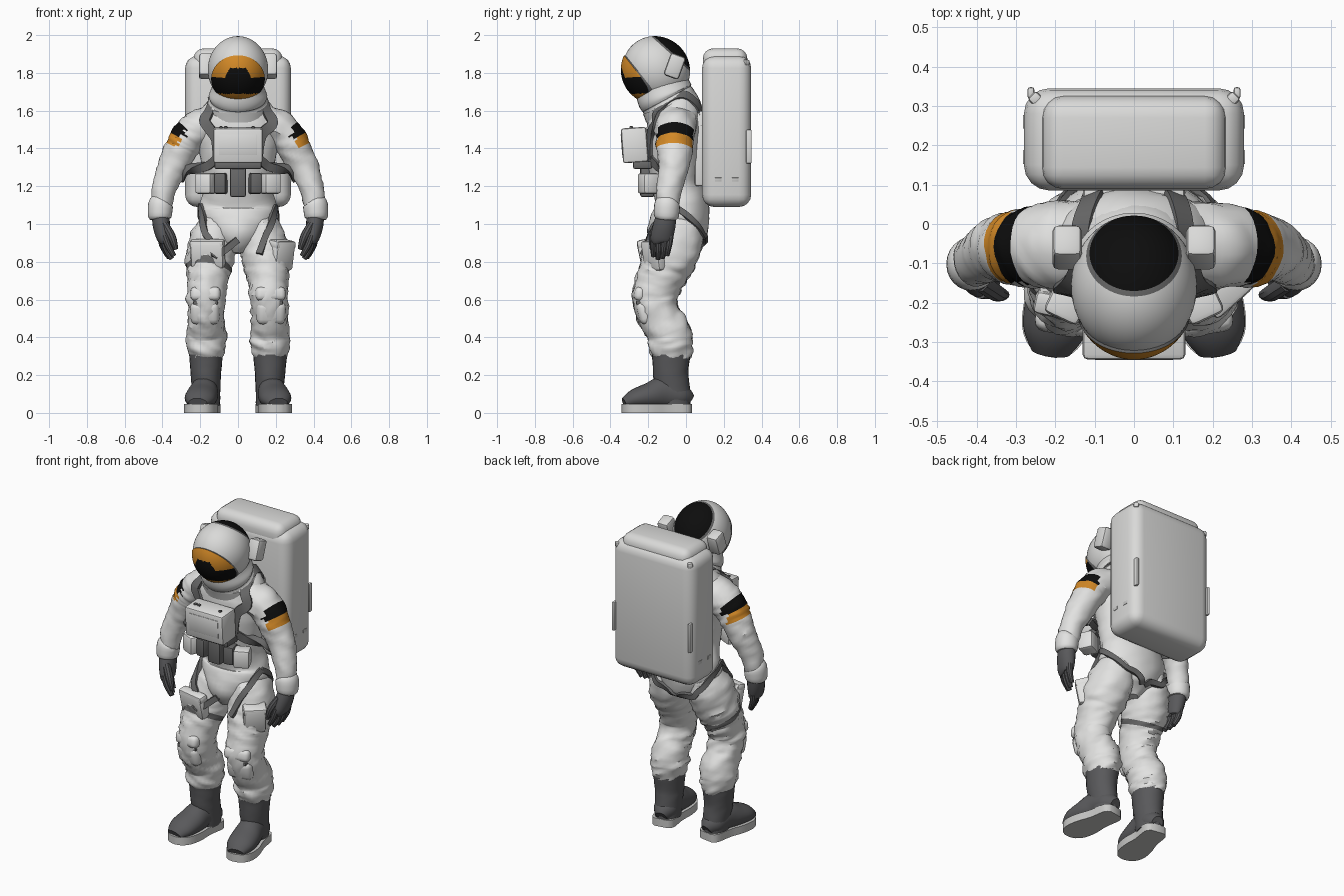
import bpy, bmesh, math
from mathutils import Vector, Euler, noise
from mathutils.bvhtree import BVHTree

default_cube = bpy.data.objects.get("Cube")
if default_cube:
    bpy.data.objects.remove(default_cube, do_unlink=True)


def material(name, r, g, b):
    mat = bpy.data.materials.new(name)
    mat.use_nodes = True
    mat.diffuse_color = (r, g, b, 1)
    mat.node_tree.nodes["Principled BSDF"].inputs["Base Color"].default_value = (r, g, b, 1)
    return mat


SUIT = material("suit white", .76, .76, .75)
SHELL = material("shell white", .7, .7, .69)
STRAP = material("strap grey", .14, .14, .14)
RUBBER = material("dark rubber", .1, .1, .105)
SOLE = material("sole grey", .58, .58, .57)
GOLD = material("visor gold", .65, .25, .02)
BLACK = material("black", .004, .004, .004)

body_trees = []  # surfaces that straps lie on


def finish(name, bm, mats, angle=35):
    mesh = bpy.data.meshes.new(name)
    bm.to_mesh(mesh)
    bm.free()
    for mat in mats:
        mesh.materials.append(mat)
    obj = bpy.data.objects.new(name, mesh)
    bpy.context.collection.objects.link(obj)
    bpy.ops.object.select_all(action='DESELECT')
    obj.select_set(True)
    bpy.context.view_layer.objects.active = obj
    bpy.ops.object.shade_smooth_by_angle(angle=math.radians(angle))
    return obj


def smooth_path(points, steps):
    """Catmull-Rom curve through tuples of any length."""
    out = []
    last = len(points) - 1
    for i in range(last):
        quad = [points[max(i - 1, 0)], points[i], points[i + 1], points[min(i + 2, last)]]
        for k in range(steps):
            t = k / steps
            out.append([b + t * ((c - a) / 2 + t * ((2 * a - 5 * b + 4 * c - d) / 2
                        + t * (3 * b - a - 3 * c + d) / 2)) for a, b, c, d in zip(*quad)])
    out.append(list(points[-1]))
    return out


def tube(name, stations, mats, sides=24, steps=6, folds=0, rule=None, side=1, body=False):
    """Loft ellipses (x, y, z, radius across, radius deep) along a smooth path."""
    path = smooth_path([(s[0] * side, *s[1:]) for s in stations], steps)
    bm = bmesh.new()
    rings = []
    for i, (x, y, z, ru, rv) in enumerate(path):
        centre = Vector((x, y, z))
        t = (Vector(path[min(i + 1, len(path) - 1)][:3]) - Vector(path[max(i - 1, 0)][:3])).normalized()
        u = Vector((1, 0, 0))
        u = (u - u.dot(t) * t).normalized()
        v = t.cross(u)
        ring = []
        for j in range(sides):
            a = math.tau * j / sides
            offset = u * math.cos(a) * ru + v * math.sin(a) * rv
            p = centre + offset
            # sharp valleys where the noise crosses zero
            crease = abs(noise.noise(Vector((p.x * 8, p.y * 8, p.z * 22 + p.x * 10)))) - .25
            ring.append(bm.verts.new(p + offset.normalized() * crease * folds))
        rings.append(ring)
    for i in range(len(rings) - 1):
        for j in range(sides):
            k = (j + 1) % sides
            bm.faces.new((rings[i][j], rings[i][k], rings[i + 1][k], rings[i + 1][j]))
    bm.faces.new(rings[0])
    bm.faces.new(rings[-1])
    bmesh.ops.recalc_face_normals(bm, faces=bm.faces)
    bm.normal_update()
    if rule:
        for n, face in enumerate(list(bm.faces)[:-2]):
            face.material_index = rule((n // sides) / steps, face.normal)
    if body:
        body_trees.append(BVHTree.FromBMesh(bm))
    return finish(name, bm, mats)


def box(name, centre, size, mat, bevel=.012, rot=(0, 0, 0), segments=2):
    bm = bmesh.new()
    bmesh.ops.create_cube(bm, size=1)
    bmesh.ops.scale(bm, vec=size, verts=bm.verts)
    bmesh.ops.bevel(bm, geom=bm.edges[:], offset=bevel, segments=segments, profile=.5, affect='EDGES')
    obj = finish(name, bm, [mat])
    obj.location = centre
    obj.rotation_euler = Euler([math.radians(r) for r in rot])
    return obj


def strap(name, points, width, side=1):
    """Flat ribbon snapped onto the nearest body surface, then relaxed."""
    locs, normals = [], []
    for p in smooth_path([(x * side, y, z) for x, y, z in points], 6):
        found = [tree.find_nearest(Vector(p)) for tree in body_trees]
        best = min(found, key=lambda f: f[3])[0]
        locs.append(best)
        normals.append((Vector(p) - best).normalized())
    last = len(locs) - 1
    for _ in range(5):
        for row in (locs, normals):
            row[1:-1] = [(row[i - 1] + row[i] * 2 + row[i + 1]) / 4 for i in range(1, last)]
    bm = bmesh.new()
    rows = []
    for i, (loc, normal) in enumerate(zip(locs, normals)):
        along = locs[min(i + 1, last)] - locs[max(i - 1, 0)]
        across = along.cross(normal).normalized() * width / 2
        out = across.cross(along).normalized()
        rows.append([bm.verts.new(loc + across * a + out * h)
                     for a, h in ((-1, -.025), (-1, .012), (1, .012), (1, -.025))])
    for a, b in zip(rows, rows[1:]):
        for j in range(4):
            k = (j + 1) % 4
            bm.faces.new((a[j], a[k], b[k], b[j]))
    bm.faces.new(rows[0])
    bm.faces.new(rows[-1])
    bmesh.ops.recalc_face_normals(bm, faces=bm.faces)
    return finish(name, bm, [STRAP])


# Torso
tube("torso", [(0, -.06, .845, .05, .08), (0, -.055, .92, .14, .15), (0, -.03, 1.02, .205, .155),
               (0, -.02, 1.1, .203, .14), (0, -.05, 1.2, .18, .13), (0, -.06, 1.32, .195, .145),
               (0, -.06, 1.45, .22, .152), (0, -.055, 1.55, .22, .148), (0, -.055, 1.62, .185, .135),
               (0, -.08, 1.68, .12, .11)], [SUIT], 36, 5, .01, body=True)

# Neck collar with a dark lock ring
tube("neck_collar", [(0, -.07, 1.57, .165, .145), (0, -.085, 1.63, .165, .15), (0, -.1, 1.66, .15, .145),
                     (0, -.11, 1.68, .155, .15), (0, -.125, 1.72, .14, .145), (0, -.145, 1.77, .13, .13)],
     [SHELL, STRAP], 36, 4, rule=lambda k, n: int(k == 2))

# Helmet shell, its pole tilted back so the dark rear cap follows the rings
HELMET = Vector((0, -.157, 1.817))
bm = bmesh.new()
bmesh.ops.create_uvsphere(bm, u_segments=48, v_segments=40, radius=1)
for f in bm.faces:
    height = f.calc_center_median().z
    f.material_index = 2 if height > .71 else 1 if height > .66 else 0
bmesh.ops.scale(bm, vec=(.16, .182, .174), verts=bm.verts)
shell = finish("helmet", bm, [SHELL, STRAP, BLACK])
shell.location = HELMET
shell.rotation_euler.x = math.radians(-42)

# Visor: an oval patch lying on the front of the helmet, with a thin rim
bm = bmesh.new()
rings = []
for r in range(27):
    ring = []
    for j in range(72):
        a = math.tau * j / 72
        x = .142 * min(r, 25) / 25 * math.cos(a)
        z = -.049 + .125 * min(r, 25) / 25 * math.sin(a)
        depth = math.sqrt(max(.03, 1 - (x / .16) ** 2 - (z / .182) ** 2)) * .18
        out = .008 if r < 26 else -.02
        ring.append(bm.verts.new(HELMET + Vector((x, -depth - out, z))))
    rings.append(ring)
for r in range(26):
    for j in range(72):
        k = (j + 1) % 72
        f = bm.faces.new((rings[r][j], rings[r][k], rings[r + 1][k], rings[r + 1][j]))
        c = f.calc_center_median()
        top = 1.825 if abs(c.x) < .045 else 1.825 - (abs(c.x) - .045) * 2.2 if abs(c.x) < .07 else 1.775
        f.material_index = 2 if r > 24 else int(1.69 < c.z < top)
bmesh.ops.remove_doubles(bm, verts=bm.verts, dist=.0001)
bmesh.ops.recalc_face_normals(bm, faces=bm.faces)
finish("visor", bm, [GOLD, BLACK, STRAP])

for s, label in ((1, "left"), (-1, "right")):
    # Arm with black and gold shoulder bands
    tube(label + "_arm", [(.12, -.055, 1.54, .095, .115), (.2, -.055, 1.51, .098, .112), (.25, -.057, 1.475, .094, .103),
                          (.278, -.06, 1.435, .092, .1), (.303, -.06, 1.39, .088, .096), (.347, -.065, 1.3, .08, .082),
                          (.386, -.085, 1.2, .066, .07), (.41, -.1, 1.08, .056, .06)], [SUIT, BLACK, GOLD], 28, 6, .014,
         lambda k, n, s=s: 0 if n.x * s < .25 else 1 if 2 <= k < 3 else 2 if 3 <= k < 4 else 0, s, True)
    tube(label + "_cuff", [(.405, -.097, 1.115, .058, .06), (.41, -.1, 1.1, .066, .068),
                           (.414, -.104, 1.04, .062, .065), (.414, -.105, 1.025, .05, .05)], [SUIT], 24, 3, side=s)
    # Glove
    tube(label + "_glove", [(.412, -.1, 1.06, .044, .052), (.405, -.115, .99, .046, .06),
                            (.395, -.13, .92, .034, .058), (.392, -.13, .905, .02, .04)], [RUBBER], 18, 4, side=s)
    for i in range(4):
        drop = (.02, .005, 0, .015)[i]
        tube(f"{label}_finger_{i + 1}", [(.408 - .006 * i, -.082 - .03 * i, .94, .018, .018),
                                        (.4 - .01 * i, -.09 - .028 * i, .87 + drop, .018, .018),
                                        (.375 - .012 * i, -.1 - .024 * i, .815 + drop, .013, .013)],
             [RUBBER], 10, 3, side=s)
    tube(label + "_thumb", [(.39, -.15, 1.0, .022, .024), (.35, -.175, .93, .022, .022),
                            (.328, -.18, .865, .012, .012)], [RUBBER], 10, 4, side=s)
    # Leg, one of them with a dark thigh band
    tube(label + "_leg", [(.11, -.02, 1.02, .085, .11), (.13, -.045, .93, .12, .142), (.148, -.085, .82, .13, .14),
                          (.155, -.115, .76, .12, .133), (.16, -.14, .7, .11, .125), (.165, -.165, .6, .102, .118),
                          (.17, -.135, .5, .098, .113), (.17, -.09, .42, .106, .117), (.17, -.08, .35, .106, .115),
                          (.17, -.08, .29, .085, .1)], [SUIT, STRAP], 30, 6, .024,
         lambda k, n, s=s: int(s < 0 and 2.7 < k < 3.2), s, True)
    box(label + "_knee_pad", (.172 * s, -.25, .63), (.16, .06, .075), SUIT, .026, (-8, 0, 8 * s), 3)
    box(label + "_shin_pad", (.175 * s, -.225, .53), (.155, .07, .125), SUIT, .032, (14, 0, 8 * s), 3)
    box(label + "_knee_strap", (.172 * s, -.247, .583), (.13, .035, .02), STRAP, .006)
    # Boot: shaft, foot and sole share a splayed axis
    tube(label + "_boot_shaft", [(.17, -.08, .31, .09, .102), (.17, -.08, .29, .088, .1), (.17, -.08, .2, .08, .092),
                                 (.167, -.068, .12, .074, .09), (.165, -.06, .04, .07, .085)], [RUBBER], 24, 4, .005, side=s)
    heel, forward = Vector((.155, .025, 0)), Vector((.16, -.987, 0))
    lateral = Vector((.987, .16, 0))
    upper = [(*(heel + forward * d).to_2d(), .02 + h, w, h) for d, w, h in
             ((.005, .035, .04), (.05, .068, .065), (.14, .073, .087), (.22, .084, .07), (.3, .08, .053), (.355, .05, .03))]
    tube(label + "_foot", upper, [RUBBER], 24, 4, side=s)
    half = smooth_path([(0, .04), (.03, .068), (.13, .07), (.22, .086), (.3, .083), (.35, .055), (.368, .015)], 3)
    outline = [heel + forward * d + lateral * w for d, w in half]
    outline += [heel + forward * d - lateral * w for d, w in reversed(half)]
    bm = bmesh.new()
    base = bm.faces.new([bm.verts.new((p.x * s, p.y, 0)) for p in outline])
    lifted = bmesh.ops.extrude_face_region(bm, geom=[base])["geom"]
    bmesh.ops.translate(bm, vec=(0, 0, .048), verts=[v for v in lifted if isinstance(v, bmesh.types.BMVert)])
    bmesh.ops.recalc_face_normals(bm, faces=bm.faces)
    finish(label + "_sole", bm, [SOLE])

for s, label in ((1, "left"), (-1, "right")):
    # Harness straps
    strap(label + "_shoulder_strap", [(.135, .2, 1.5), (.14, .14, 1.64), (.185, -.03, 1.75), (.195, -.22, 1.66),
                                      (.2, -.3, 1.54), (.175, -.32, 1.44), (.14, -.3, 1.34)], .056, s)
    strap(label + "_side_strap", [(.12, -.3, 1.36), (.19, -.24, 1.31), (.24, -.14, 1.26), (.26, -.03, 1.22)], .045, s)
    strap(label + "_front_leg_loop", [(.26, -.08, 1.1), (.23, -.24, 1.05), (.17, -.33, .98), (.1, -.36, .92),
                                      (.02, -.36, .87)], .034, s)
    strap(label + "_rear_leg_loop", [(.26, -.08, 1.1), (.25, .1, 1.02), (.15, .2, .94), (.06, .18, .88),
                                     (.01, .1, .85)], .032, s)
    # Belt pouches and helmet lamps
    box(label + "_belt_pouch", (.17 * s, -.2, 1.215), (.095, .09, .11), SUIT, .015, (0, 0, 25 * s))
    box(label + "_belt_clip", (.09 * s, -.2, 1.215), (.06, .08, .11), STRAP, .01, (0, 0, 10 * s))
    box(label + "_helmet_lamp", (.17 * s, -.06, 1.835), (.075, .085, .125), SHELL, .016, (-20, 0, 0))
    # Backpack fittings
    box(label + "_pack_handle", (.262 * s, .333, 1.41), (.018, .03, .18), SHELL, .007)
    box(label + "_pack_lug", (.25 * s, .318, 1.855), (.03, .03, .03), SHELL, .008, (0, 0, 45))
    for y in (.17, .26):
        box(label + "_pack_vent", (.279 * s, y, 1.235), (.006, .035, .02), SOLE, .001)
box("belt_buckle", (0, -.205, 1.225), (.085, .075, .165), STRAP, .012)

# Chest control box
box("chest_box", (0, -.272, 1.418), (.262, .135, .185), SUIT, .014, (4, 0, 0))
box("chest_box_base", (0, -.23, 1.312), (.25, .1, .04), STRAP, .008)
box("chest_panel", (0, -.339, 1.42), (.2, .006, .11), SUIT, .002, (4, 0, 0))
for x in (-.09, -.065, .08):
    box("chest_knob", (x, -.29, 1.511), (.018, .018, .014), STRAP, .004)

# Thigh pockets
box("right_thigh_pocket", (-.16, -.2, .84), (.18, .07, .15), SUIT, .02, (12, 0, -12))
box("right_pocket_flap", (-.162, -.213, .895), (.185, .06, .045), SUIT, .014, (12, 0, -12))
box("left_thigh_pocket", (.225, -.16, .835), (.13, .09, .16), SUIT, .02, (10, 0, 42))
box("left_pocket_flap", (.229, -.164, .893), (.135, .095, .045), SUIT, .014, (10, 0, 42))

# Backpack
box("backpack", (0, .215, 1.49), (.56, .26, .8), SHELL, .065, segments=4)
box("backpack_top", (0, .207, 1.855), (.47, .236, .15), SHELL, .055, segments=4)
box("backpack_mount", (0, .075, 1.4), (.26, .06, .4), SUIT, .015)
